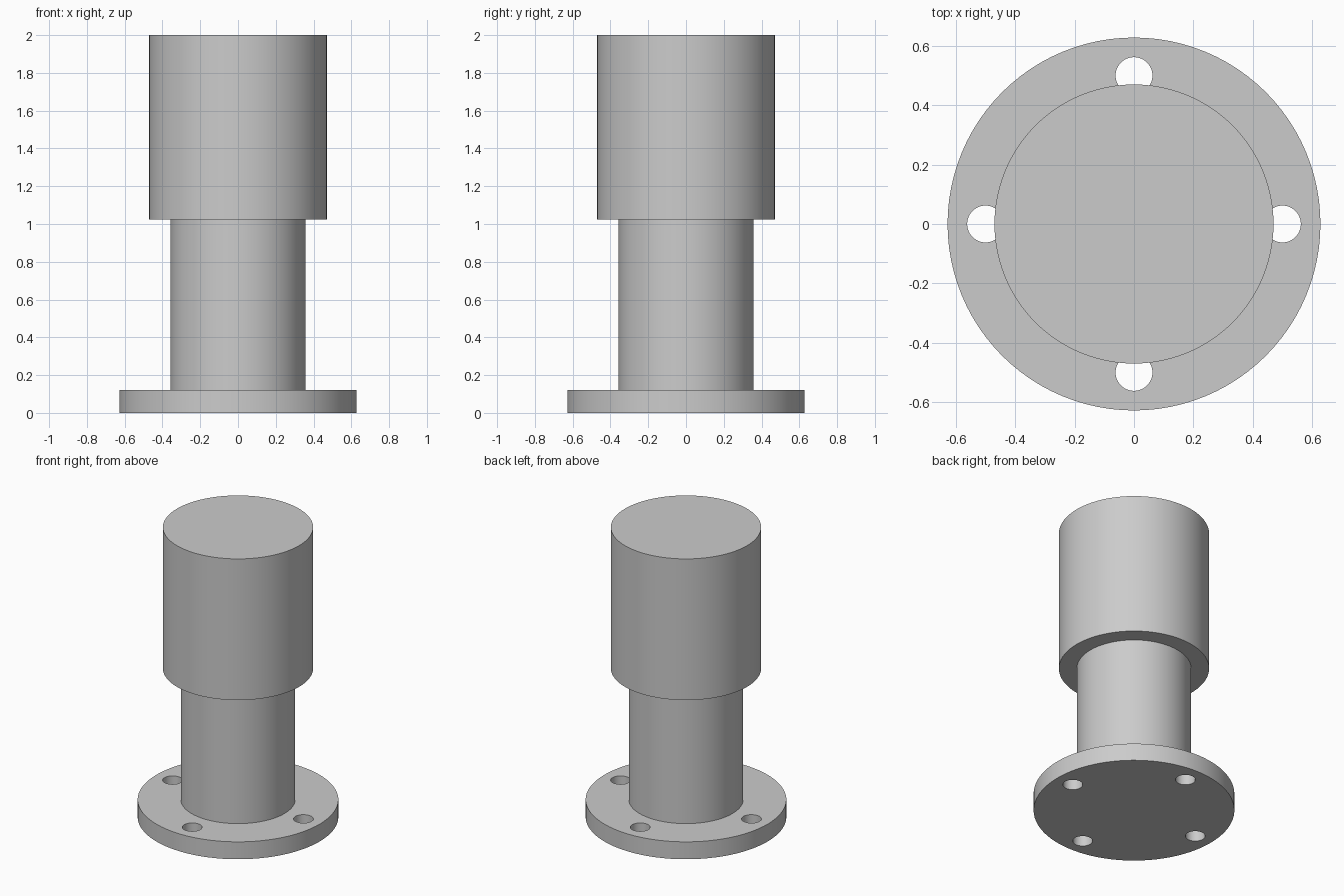
import bpy
import math

SEGMENTS = 96

# Remove the default cube only
if "Cube" in bpy.data.objects:
    bpy.data.objects.remove(bpy.data.objects["Cube"], do_unlink=True)

# One plain grey for the whole part
grey = bpy.data.materials.new("plain grey")
grey.use_nodes = True
colour = (0.6, 0.6, 0.6, 1)
grey.diffuse_color = colour
for node in grey.node_tree.nodes:
    if node.type == 'BSDF_PRINCIPLED':
        node.inputs["Base Color"].default_value = colour


def cylinder(name, radius, bottom, top, x=0, y=0, sides=SEGMENTS, caps='NGON'):
    bpy.ops.mesh.primitive_cylinder_add(
        vertices=sides, radius=radius, depth=top - bottom,
        end_fill_type=caps, location=(x, y, (bottom + top) / 2))
    obj = bpy.context.object
    obj.name = name
    obj.data.materials.append(grey)
    return obj


def smooth(obj):
    bpy.ops.object.select_all(action='DESELECT')
    obj.select_set(True)
    bpy.context.view_layer.objects.active = obj
    bpy.ops.object.shade_smooth_by_angle(angle=math.radians(30))


FLANGE_TOP, HEAD_BOTTOM, HEAD_TOP = 0.12, 1.025, 2.0

# Base flange, column (open where it meets its neighbours) and wide head
flange = cylinder("base_flange", 0.628, 0, FLANGE_TOP)
column = cylinder("column", 0.358, FLANGE_TOP, HEAD_BOTTOM, caps='NOTHING')
head = cylinder("head", 0.47, HEAD_BOTTOM, HEAD_TOP)

# Four bolt holes drilled through the flange
for i in range(4):
    angle = i * math.pi / 2
    drill = cylinder("bolt_hole_cutter", 0.062, -0.1, FLANGE_TOP + 0.1,
                     0.5 * math.cos(angle), 0.5 * math.sin(angle), sides=48)
    drill.hide_render = True
    cut = flange.modifiers.new("bolt_hole", 'BOOLEAN')
    cut.operation = 'DIFFERENCE'
    cut.solver = 'EXACT'
    cut.object = drill
    bpy.context.view_layer.objects.active = flange
    bpy.ops.object.modifier_apply(modifier=cut.name)
    bpy.data.objects.remove(drill, do_unlink=True)

for part in (flange, column, head):
    smooth(part)
